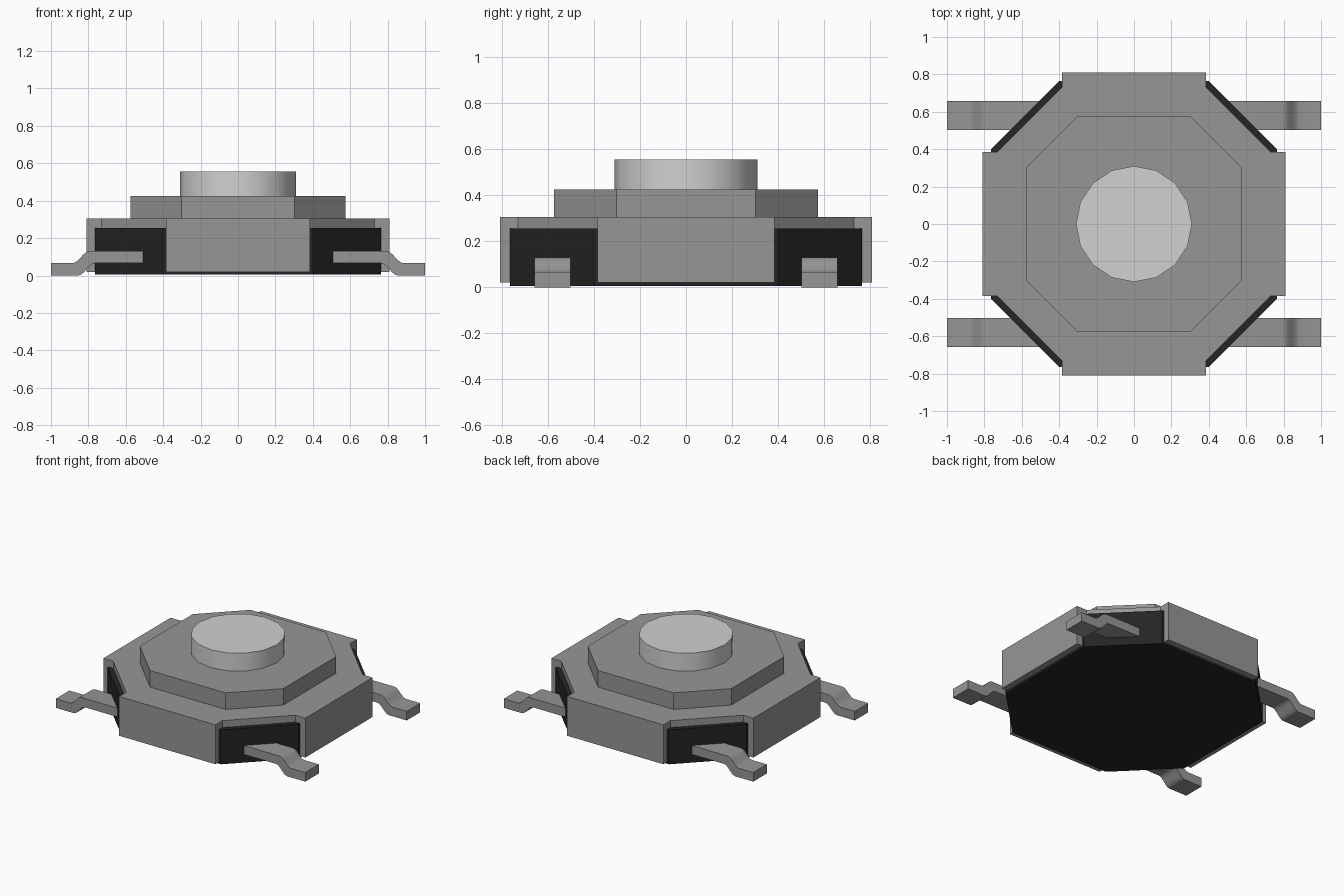
import bpy
import bmesh
import math

cube = bpy.data.objects.get("Cube")
if cube:
    bpy.data.objects.remove(cube, do_unlink=True)


def material(name, value):
    mat = bpy.data.materials.new(name)
    mat.use_nodes = True
    colour = (value, value, value, 1)
    mat.diffuse_color = colour
    mat.node_tree.nodes["Principled BSDF"].inputs["Base Color"].default_value = colour
    return mat


STEEL = material("steel grey", 0.305)
BLACK = material("black plastic", 0.018)
BUTTON = material("light grey plastic", 0.64)


def add_prism(bm, outline, direction):
    """Extrude a closed outline of 3D points along a direction."""
    face = bm.faces.new([bm.verts.new(p) for p in outline])
    result = bmesh.ops.extrude_face_region(bm, geom=[face], use_keep_orig=True)
    moved = [v for v in result["geom"] if isinstance(v, bmesh.types.BMVert)]
    bmesh.ops.translate(bm, verts=moved, vec=direction)


def add_slab(bm, outline, z0, z1):
    add_prism(bm, [(x, y, z0) for x, y in outline], (0, 0, z1 - z0))


def finish(name, bm, mat, smooth=False):
    bmesh.ops.recalc_face_normals(bm, faces=bm.faces[:])
    mesh = bpy.data.meshes.new(name)
    bm.to_mesh(mesh)
    bm.free()
    mesh.materials.append(mat)
    obj = bpy.data.objects.new(name, mesh)
    bpy.context.collection.objects.link(obj)
    if smooth:
        bpy.ops.object.select_all(action="DESELECT")
        obj.select_set(True)
        bpy.context.view_layer.objects.active = obj
        bpy.ops.object.shade_smooth_by_angle(angle=math.radians(35))
    return obj


def four_fold(corner):
    """Repeat the outline points of one corner around the centre."""
    points = []
    for _ in range(4):
        points += corner
        corner = [(-y, x) for x, y in corner]
    return points


# Plastic base with cut corners
bm = bmesh.new()
add_slab(bm, four_fold([(0.765, 0.385), (0.765, 0.4), (0.4, 0.765), (0.385, 0.765)]), 0.006, 0.255)
finish("base", bm, BLACK)

# Metal shell: notched top plate and four side plates folded down
bm = bmesh.new()
add_slab(bm, four_fold([(0.81, 0.385), (0.73, 0.385), (0.385, 0.73), (0.385, 0.81)]), 0.255, 0.305)
plate = [(0.765, -0.385), (0.81, -0.385), (0.81, 0.385), (0.765, 0.385)]
for _ in range(4):
    add_slab(bm, plate, 0.02, 0.255)
    plate = [(-y, x) for x, y in plate]
finish("shell", bm, STEEL)

# Raised octagonal collar
bm = bmesh.new()
add_slab(bm, four_fold([(0.575, 0.303), (0.303, 0.575)]), 0.305, 0.425)
finish("collar", bm, STEEL)

# Round push button
bm = bmesh.new()
circle = [(0.31 * math.cos(i * math.tau / 16), 0.31 * math.sin(i * math.tau / 16)) for i in range(16)]
add_slab(bm, circle, 0.425, 0.555)
finish("button", bm, BUTTON, smooth=True)


# Four S-bent pins, mirrored from one
def bend(x0, x1, z_high, z_low, steps=6):
    return [(x0 + (x1 - x0) * i / steps,
             z_low + (z_high - z_low) * (0.5 + 0.5 * math.cos(math.pi * i / steps)))
            for i in range(steps + 1)]


top = [(0.45, 0.13)] + bend(0.795, 0.885, 0.13, 0.066) + [(1.0, 0.066)]
bottom = [(0.45, 0.066)] + bend(0.765, 0.855, 0.066, 0.0) + [(1.0, 0.0)]
bm = bmesh.new()
add_prism(bm, [(x, 0.503, z) for x, z in top + bottom[::-1]], (0, 0.155, 0))
pins = finish("pins", bm, STEEL, smooth=True)
mirror = pins.modifiers.new("mirror", "MIRROR")
mirror.use_axis = (True, True, False)
mirror.use_mirror_merge = False
